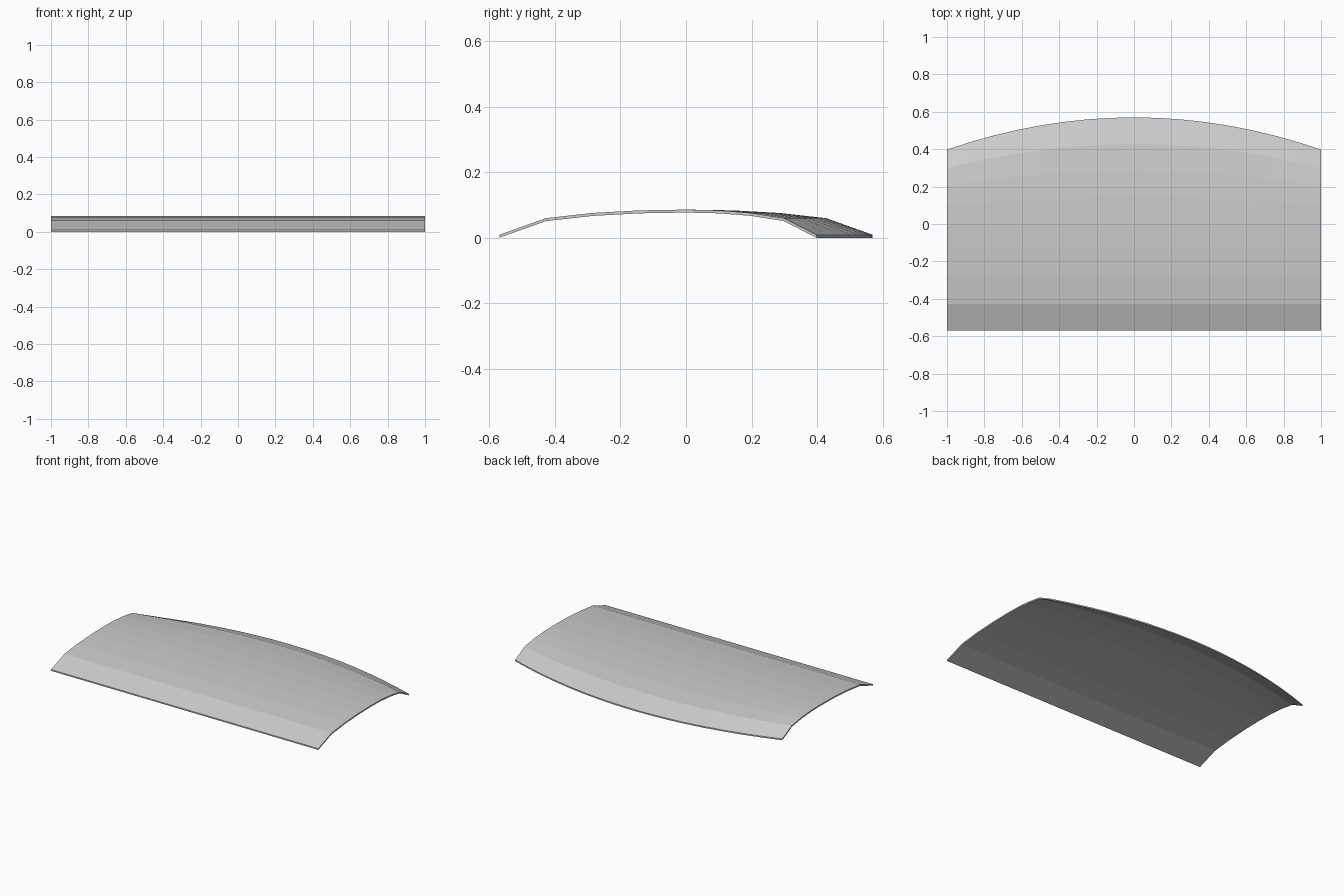
import bpy, bmesh, math

if "Cube" in bpy.data.objects:
    bpy.data.objects.remove(bpy.data.objects["Cube"])

HALF_DEPTH = 0.57   # front edge to crest
RISE = 0.077        # crest height over the edges
THICK = 0.009
NX, NY = 16, 8


def back_edge(x):
    return HALF_DEPTH - 0.172 * x * x


# Arched sheet: straight front edge, bowed back edge
bm = bmesh.new()
rows = []
for i in range(NX + 1):
    x = -1 + 2 * i / NX
    row = []
    for j in range(NY + 1):
        t = -1 + 2 * j / NY
        y = t * (back_edge(x) if t > 0 else HALF_DEPTH)
        z = THICK + RISE * math.sqrt(max(0, 1 - t * t))
        row.append(bm.verts.new((x, y, z)))
    rows.append(row)
for a, b in zip(rows, rows[1:]):
    for j in range(NY):
        bm.faces.new((a[j], b[j], b[j + 1], a[j + 1]))
# Underside copy, straight below the top sheet
top = list(bm.faces)
low = [[bm.verts.new((v.co.x, v.co.y, v.co.z - THICK)) for v in r] for r in rows]
for a, b in zip(low, low[1:]):
    for j in range(NY):
        bm.faces.new((a[j], a[j + 1], b[j + 1], b[j]))
# Rim
bmesh.ops.bridge_loops(bm, edges=[e for e in bm.edges if e.is_boundary])
bmesh.ops.recalc_face_normals(bm, faces=bm.faces)

mesh = bpy.data.meshes.new("curved_panel")
bm.to_mesh(mesh)
bm.free()
panel = bpy.data.objects.new("curved_panel", mesh)
bpy.context.collection.objects.link(panel)
